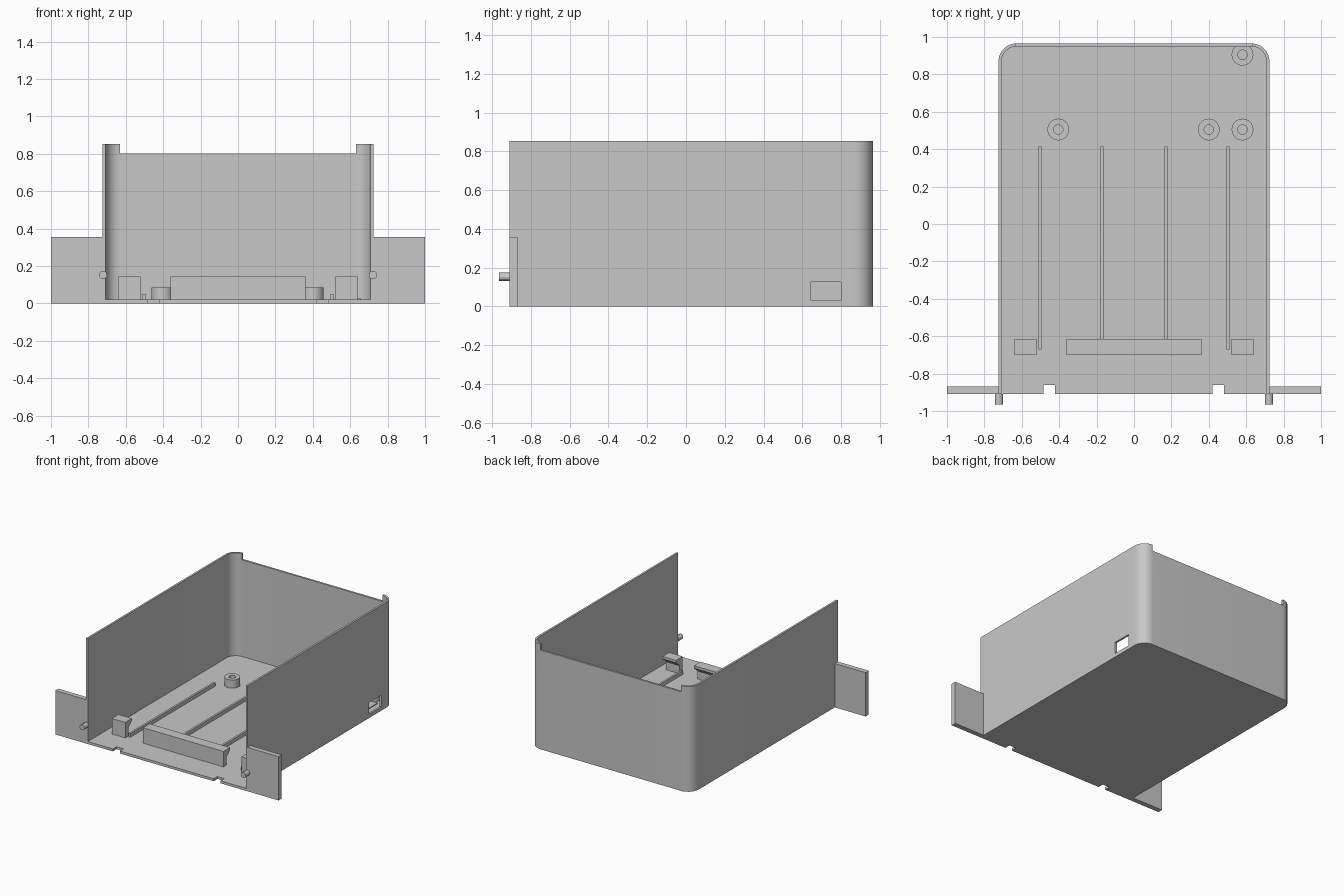
import bpy, bmesh, math
from mathutils import Matrix

cube = bpy.data.objects.get("Cube")
if cube:
    bpy.data.objects.remove(cube, do_unlink=True)

grey = bpy.data.materials.new("light_grey_plastic")
grey.use_nodes = True
tone = (0.58, 0.58, 0.58, 1)
grey.diffuse_color = tone
grey.node_tree.nodes["Principled BSDF"].inputs["Base Color"].default_value = tone


def prism(name, pts, lo, hi, axis="z"):
    """Extrude a closed profile: (x, y) along z, (y, z) along x."""
    bm = bmesh.new()
    place = (lambda a, b, c: (a, b, c)) if axis == "z" else (lambda a, b, c: (c, a, b))
    bottom = bm.faces.new([bm.verts.new(place(a, b, lo)) for a, b in pts])
    new = bmesh.ops.extrude_face_region(bm, geom=[bottom])["geom"]
    shift = (0, 0, hi - lo) if axis == "z" else (hi - lo, 0, 0)
    bmesh.ops.translate(bm, verts=[v for v in new if isinstance(v, bmesh.types.BMVert)], vec=shift)
    bmesh.ops.recalc_face_normals(bm, faces=bm.faces)
    mesh = bpy.data.meshes.new(name)
    bm.to_mesh(mesh)
    bm.free()
    mesh.materials.append(grey)
    ob = bpy.data.objects.new(name, mesh)
    bpy.context.collection.objects.link(ob)
    return ob


def box(name, x0, x1, y0, y1, z0, z1):
    return prism(name, [(x0, y0), (x1, y0), (x1, y1), (x0, y1)], z0, z1)


def circle(cx, cy, r, n):
    return [(cx + r * math.cos(math.tau * i / n), cy + r * math.sin(math.tau * i / n)) for i in range(n)]


def tray_outline(half, front, back, r, n=16):
    """Rectangle whose two back corners are rounded."""
    pts = [(-half, front), (half, front)]
    for cx, start in ((half - r, 0), (r - half, math.pi / 2)):
        for i in range(n + 1):
            a = start + math.pi / 2 * i / n
            pts.append((cx + r * math.cos(a), back - r + r * math.sin(a)))
    return pts


def select(ob):
    bpy.ops.object.select_all(action="DESELECT")
    ob.select_set(True)
    bpy.context.view_layer.objects.active = ob


def cut(ob, cutter):
    cutter.hide_render = True
    mod = ob.modifiers.new("cut", "BOOLEAN")
    mod.operation, mod.solver, mod.object = "DIFFERENCE", "EXACT", cutter
    select(ob)
    bpy.ops.object.modifier_apply(modifier=mod.name)
    bpy.data.objects.remove(cutter, do_unlink=True)


def smooth(ob):
    select(ob)
    bpy.ops.object.shade_smooth_by_angle(angle=math.radians(30))


FRONT, BACK, HALF, WALL, FLOOR, R = -0.91, 0.965, 0.724, 0.016, 0.02, 0.095

# Open-fronted tray with floor, two sides and a back
tray = prism("tray", tray_outline(HALF, FRONT, BACK, R), 0, 0.853)
cut(tray, prism("cavity", tray_outline(HALF - WALL, FRONT - 0.1, BACK - WALL, R - WALL), FLOOR, 1))
cut(tray, box("back_step", -0.63, 0.63, 0.9, 1.1, 0.803, 1))
cut(tray, box("side_window", 0.65, 0.8, 0.645, 0.8, 0.03, 0.125))
for x in (-0.453, 0.45):
    cut(tray, box("front_notch", x - 0.031, x + 0.031, -1, -0.862, -0.1, 0.1))
smooth(tray)

# Parts repeated on both sides
clip = [(-0.7, FLOOR), (-0.66, FLOOR), (-0.66, 0.085), (-0.615, 0.125), (-0.615, 0.145), (-0.7, 0.145)]
for side, s in (("left", 1), ("right", -1)):
    x0, x1 = sorted((s * (HALF - 0.004), s * 1.0))
    box(side + "_flange", x0, x1, FRONT, -0.87, 0, 0.355)
    x0, x1 = sorted((s * 0.52, s * 0.64))
    prism(side + "_clip", clip, x0, x1, "x")
    pin = prism(side + "_pin", circle(0, 0, 0.022, 12), 0, 0.057)
    pin.data.transform(Matrix.Translation((s * 0.722, -0.908, 0.152)) @ Matrix.Rotation(math.pi / 2, 4, "X"))
    smooth(pin)
    for name, x, front in (("outer", 0.502, -0.67), ("inner", 0.171, -0.665)):
        box(f"{side}_{name}_rib", s * x - 0.008, s * x + 0.008, front, 0.415, FLOOR - 0.005, 0.05)
prism("centre_clip", clip, -0.36, 0.36, "x")

# Screw posts
for i, (x, y) in enumerate(((-0.405, 0.505), (0.4, 0.505), (0.58, 0.505), (0.58, 0.905))):
    post = prism(f"screw_post_{i + 1}", circle(x, y, 0.058, 32), FLOOR - 0.005, 0.086)
    cut(post, prism("post_hole", circle(x, y, 0.025, 24), FLOOR, 0.2))
    smooth(post)

# Low pads near the back
for name, x in (("middle_pad", 0.198), ("side_pad", 0.62)):
    box(name, x - 0.038, x + 0.038, 0.61, 0.845, FLOOR - 0.005, 0.028)
